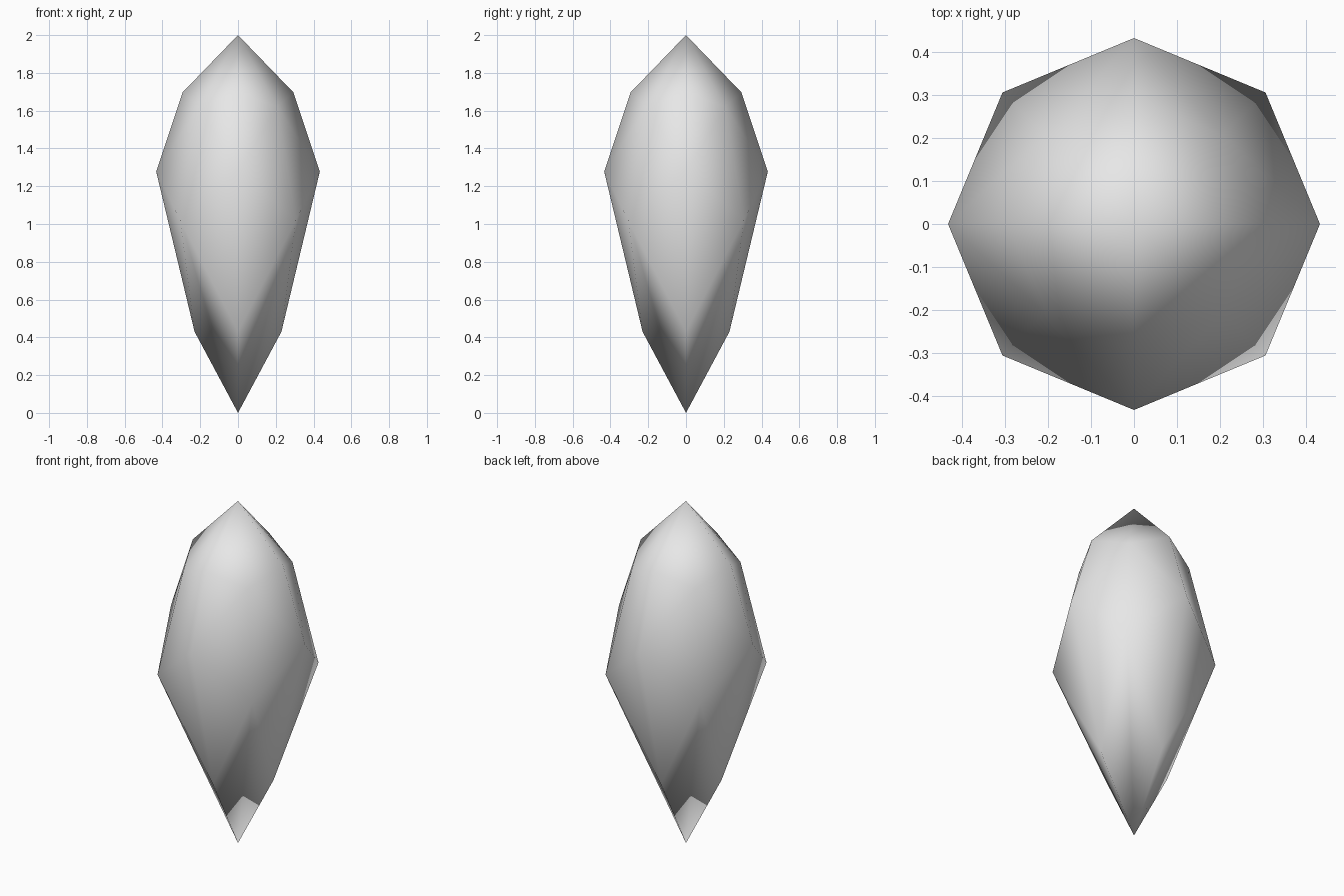
import bpy, bmesh
from math import cos, sin, radians

cube = bpy.data.objects.get("Cube")
if cube:
    bpy.data.objects.remove(cube, do_unlink=True)

# Single stone colour
grey = (0.8, 0.8, 0.8, 1.0)
mat = bpy.data.materials.new("pale_grey")
mat.use_nodes = True
mat.diffuse_color = grey
mat.node_tree.nodes["Principled BSDF"].inputs["Base Color"].default_value = grey

bm = bmesh.new()


def ring(radius, z, start):
    """Four corners, turned by start degrees."""
    angles = [radians(start + 90 * i) for i in range(4)]
    return [bm.verts.new((radius * cos(a), radius * sin(a), z)) for a in angles]


# Corners of the cut stone: two tips, and rings on the axes and diagonals
top = bm.verts.new((0, 0, 2))
tip = bm.verts.new((0, 0, 0))
crown_axis = ring(0.293, 1.697, 0)
crown_diag = ring(0.293, 1.62, 45)
waist_axis = ring(0.433, 1.277, 0)
waist_diag = ring(0.433, 1.02, 45)
lower_axis = ring(0.23, 0.43, 0)

# Facets, one eighth on each side of every axis corner
for i in range(4):
    ca, wa, la = crown_axis[i], waist_axis[i], lower_axis[i]
    for j, flip in ((i, False), (i - 1, True)):
        cd, wd = crown_diag[j], waist_diag[j]
        for tri in ((top, ca, cd), (ca, wa, cd), (cd, wa, wd),
                    (wa, la, wd), (wd, la, tip)):
            bm.faces.new(tri[::-1] if flip else tri)

bmesh.ops.recalc_face_normals(bm, faces=bm.faces[:])
for face in bm.faces:
    face.smooth = True

mesh = bpy.data.meshes.new("crystal")
bm.to_mesh(mesh)
bm.free()
mesh.materials.append(mat)
crystal = bpy.data.objects.new("crystal", mesh)
bpy.context.collection.objects.link(crystal)
